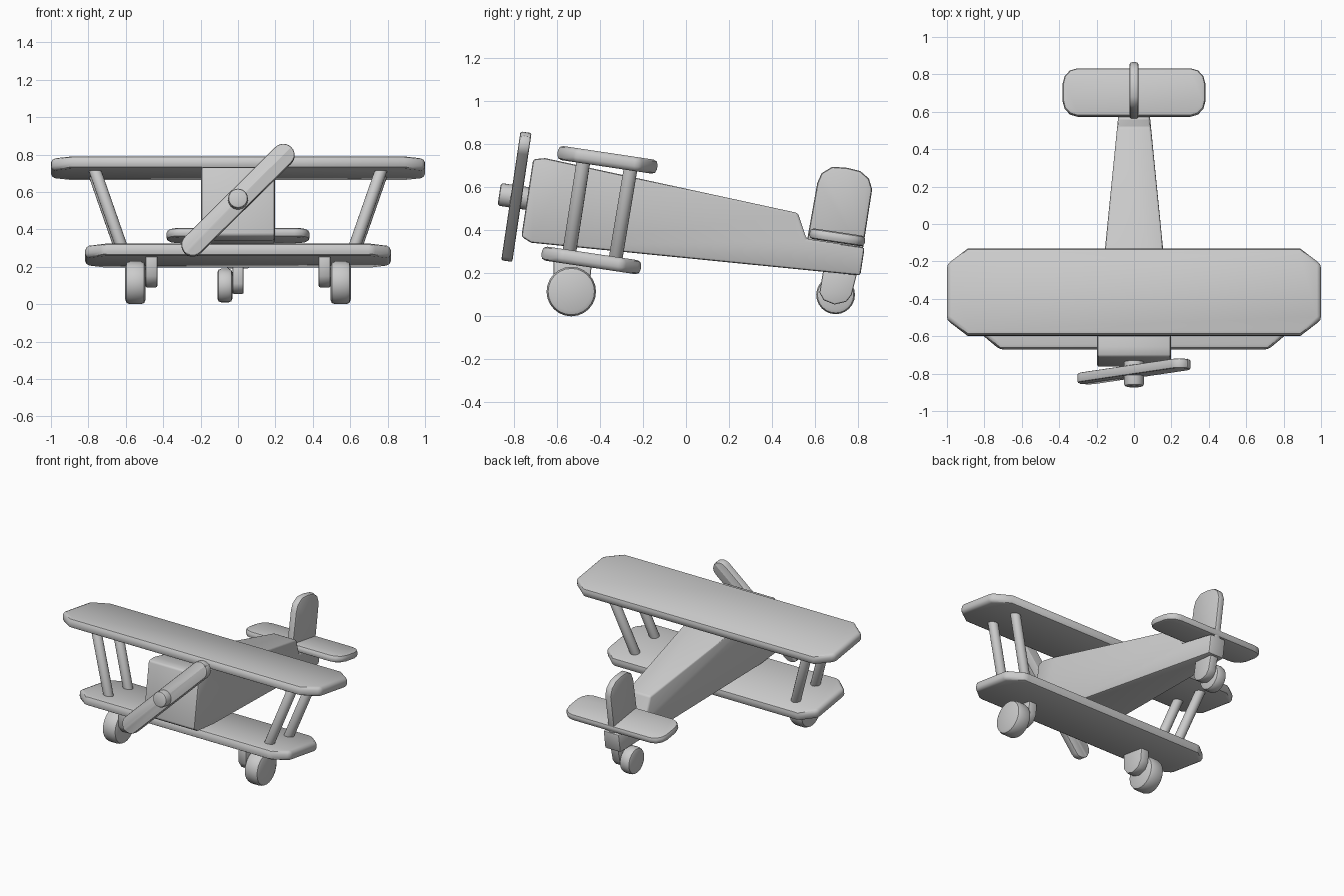
import bpy, bmesh, math
from mathutils import Matrix, Vector

cube = bpy.data.objects.get("Cube")
if cube:
    bpy.data.objects.remove(cube, do_unlink=True)

PITCH = Matrix.Rotation(math.radians(-8.5), 4, 'X')  # tail sits lower than nose

grey = bpy.data.materials.new("light_grey")
grey.use_nodes = True
colour = (0.6, 0.6, 0.6, 1)
grey.diffuse_color = colour
grey.node_tree.nodes["Principled BSDF"].inputs["Base Color"].default_value = colour


def finish(name, bm, bevel, matrix=Matrix(), segments=2):
    """Round the sharp edges, place the part and shade it."""
    bmesh.ops.recalc_face_normals(bm, faces=bm.faces)
    edges = [e for e in bm.edges if e.calc_face_angle(0) > math.radians(40)]
    bmesh.ops.bevel(bm, geom=edges, offset=bevel, segments=segments,
                    profile=0.5, affect='EDGES', clamp_overlap=True)
    bm.transform(matrix)
    bmesh.ops.recalc_face_normals(bm, faces=bm.faces)
    mesh = bpy.data.meshes.new(name)
    bm.to_mesh(mesh)
    bm.free()
    mesh.materials.append(grey)
    ob = bpy.data.objects.new(name, mesh)
    bpy.context.collection.objects.link(ob)
    bpy.ops.object.select_all(action='DESELECT')
    ob.select_set(True)
    bpy.context.view_layer.objects.active = ob
    bpy.ops.object.shade_smooth_by_angle(angle=math.radians(40))
    return ob


def slab(outline, thickness, axis):
    """Extrude a 2D outline symmetrically along the given axis."""
    bm = bmesh.new()
    verts = []
    for a, b in outline:
        co = [a, b]
        co.insert(axis, -thickness / 2)
        verts.append(bm.verts.new(co))
    face = bm.faces.new(verts)
    out = bmesh.ops.extrude_face_region(bm, geom=[face])
    step = Vector((0, 0, 0))
    step[axis] = thickness
    moved = [v for v in out["geom"] if isinstance(v, bmesh.types.BMVert)]
    bmesh.ops.translate(bm, verts=moved, vec=step)
    return bm


def rounded_rect(hx, hy, cx, cy, n):
    """Rectangle outline with elliptical corners of n segments."""
    pts = []
    for q, (sx, sy) in enumerate([(1, 1), (-1, 1), (-1, -1), (1, -1)]):
        for i in range(n + 1):
            t = math.pi / 2 * (q + i / n)
            pts.append((sx * (hx - cx) + cx * math.cos(t),
                        sy * (hy - cy) + cy * math.sin(t)))
    return pts


def cylinder(name, start, end, radius, bevel, sides=24):
    start, end = Vector(start), Vector(end)
    axis = end - start
    bm = bmesh.new()
    bmesh.ops.create_cone(bm, cap_ends=True, segments=sides, radius1=radius,
                          radius2=radius, depth=axis.length)
    place = Matrix.Translation((start + end) / 2)
    turn = axis.to_track_quat('Z', 'Y').to_matrix().to_4x4()
    finish(name, bm, bevel, place @ turn)


def plank(name, centre, hx, hy, cx, cy, n, thickness, bevel):
    bm = slab(rounded_rect(hx, hy, cx, cy, n), thickness, 2)
    finish(name, bm, bevel, Matrix.Translation(centre) @ PITCH)


# Wings and tailplane
plank("upper_wing", (0, -0.365, 0.727), 1.0, 0.234, 0.11, 0.085, 1, 0.066, 0.022)
plank("lower_wing", (0, -0.44, 0.26), 0.817, 0.233, 0.1, 0.085, 1, 0.066, 0.022)
plank("tailplane", (0, 0.703, 0.367), 0.382, 0.13, 0.08, 0.085, 3, 0.05, 0.018)

# Fuselage: side profile, parallel at the nose and tapered towards the tail
profile = [(-0.765, 0.37), (-0.72, 0.342), (0.81, 0.19), (0.83, 0.32),
           (0.56, 0.36), (0.52, 0.48), (-0.655, 0.735), (-0.71, 0.73)]
bm = slab(profile, 2, 0)
bmesh.ops.bisect_plane(bm, geom=bm.verts[:] + bm.edges[:] + bm.faces[:],
                       plane_co=(0, -0.55, 0), plane_no=(0, 1, 0))
for v in bm.verts:
    v.co.x *= max(0.06, min(0.197, 0.142 - 0.1 * v.co.y))
finish("fuselage", bm, 0.012, segments=2)

# Tail fin
fin = [(0.56, 0.34), (0.61, 0.62), (0.63, 0.665), (0.68, 0.695), (0.75, 0.69),
       (0.81, 0.675), (0.85, 0.64), (0.865, 0.59), (0.82, 0.30)]
finish("tail_fin", slab(fin, 0.05, 0), 0.014)

# Wing struts and main wheels on both sides
for side, s in (("left", 1), ("right", -1)):
    for label, top, low in (("front", (-0.475, 0.73), (-0.545, 0.28)),
                            ("rear", (-0.255, 0.70), (-0.33, 0.25))):
        cylinder(f"{label}_wing_strut_{side}", (s * 0.77, *top),
                 (s * 0.613, *low), 0.032, 0.004, 16)
    leg = [(-0.615, 0.26), (-0.615, 0.15), (-0.585, 0.107), (-0.53, 0.09),
           (-0.475, 0.107), (-0.447, 0.15), (-0.437, 0.25)]
    finish(f"wheel_leg_{side}", slab(leg, 0.064, 0), 0.008,
           Matrix.Translation((s * 0.463, 0, 0)))
    cylinder(f"wheel_{side}", (s * 0.494, -0.533, 0.115),
             (s * 0.603, -0.533, 0.115), 0.115, 0.025)

# Tail wheel, mounted beside its leg
tail_leg = [(0.64, 0.23), (0.62, 0.11), (0.64, 0.075), (0.69, 0.055),
            (0.745, 0.068), (0.77, 0.1), (0.80, 0.22)]
finish("tail_leg", slab(tail_leg, 0.06, 0), 0.008)
cylinder("tail_wheel", (-0.11, 0.695, 0.1), (-0.03, 0.695, 0.1), 0.09, 0.02)

# Propeller: a long rounded blade turned in the tilted disc, with a hub
blade = rounded_rect(0.403, 0.06, 0.06, 0.06, 6)
finish("propeller_blade", slab(blade, 0.052, 1), 0.01,
       Matrix.Translation((0, -0.788, 0.556)) @ PITCH
       @ Matrix.Rotation(math.radians(-45), 4, 'Y'))
cylinder("propeller_hub", (0, -0.868, 0.567), (0, -0.70, 0.542), 0.053, 0.012)
